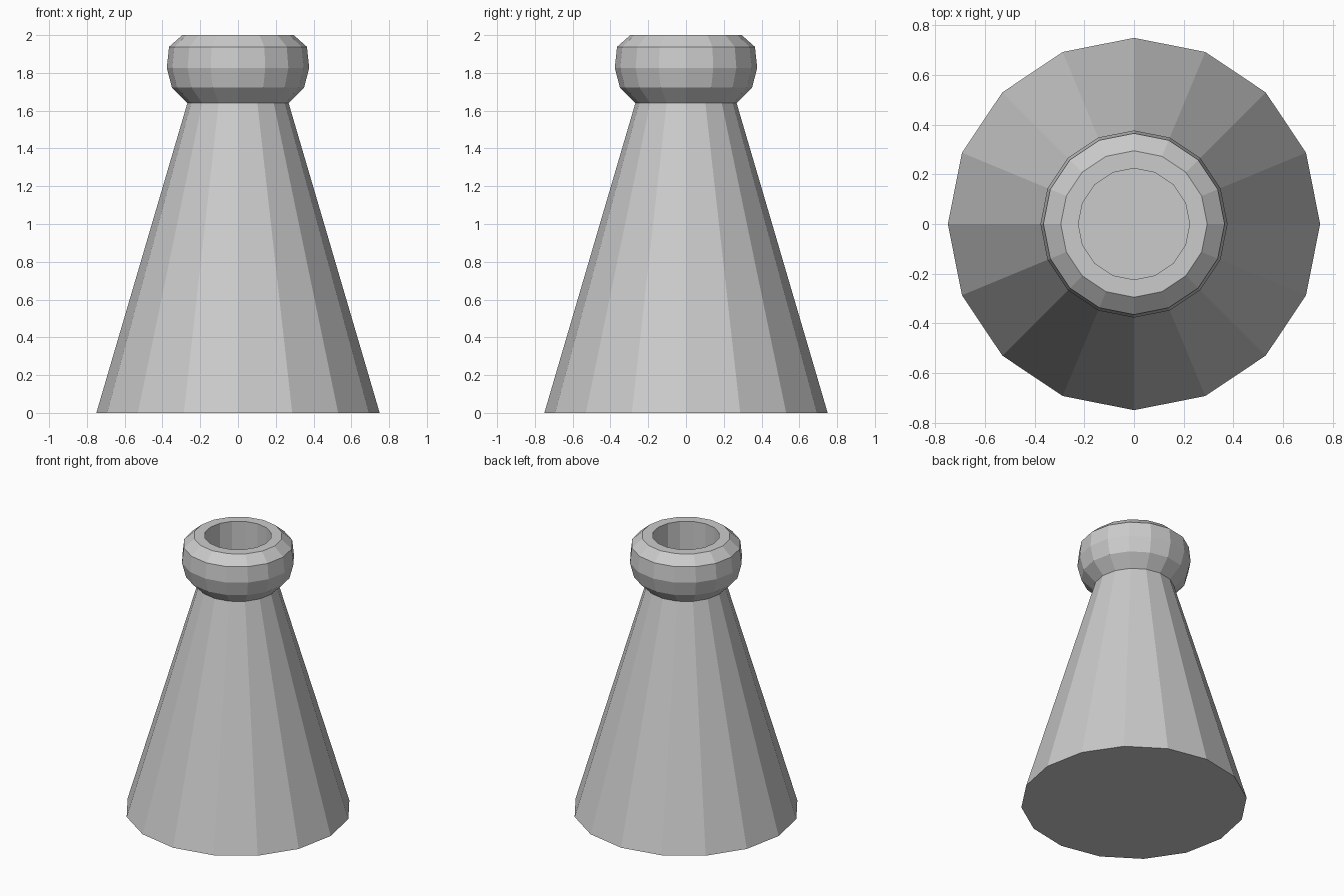
import bpy, bmesh
from math import cos, sin, tau

if "Cube" in bpy.data.objects:
    bpy.data.objects.remove(bpy.data.objects["Cube"])

SIDES = 16


def lathe(name, profile):
    """Revolve (radius, z) points about z and cap both ends."""
    bm = bmesh.new()
    rings = [[bm.verts.new((r * cos(tau * i / SIDES), r * sin(tau * i / SIDES), z))
              for i in range(SIDES)] for r, z in profile]
    for low, high in zip(rings, rings[1:]):
        for i in range(SIDES):
            j = (i + 1) % SIDES
            bm.faces.new((low[i], low[j], high[j], high[i]))
    bm.faces.new(rings[0][::-1])
    bm.faces.new(rings[-1])
    bmesh.ops.recalc_face_normals(bm, faces=bm.faces)
    mesh = bpy.data.meshes.new(name)
    bm.to_mesh(mesh)
    bm.free()
    obj = bpy.data.objects.new(name, mesh)
    bpy.context.collection.objects.link(obj)
    return obj


# Conical flask: tapered body, rounded collar, flat rim and recessed mouth
lathe("conical_flask", [
    (0.75, 0.0), (0.268, 1.64),
    (0.35, 1.723), (0.377, 1.827), (0.365, 1.938),
    (0.295, 2.0), (0.224, 2.0),
    (0.224, 1.65),
])
